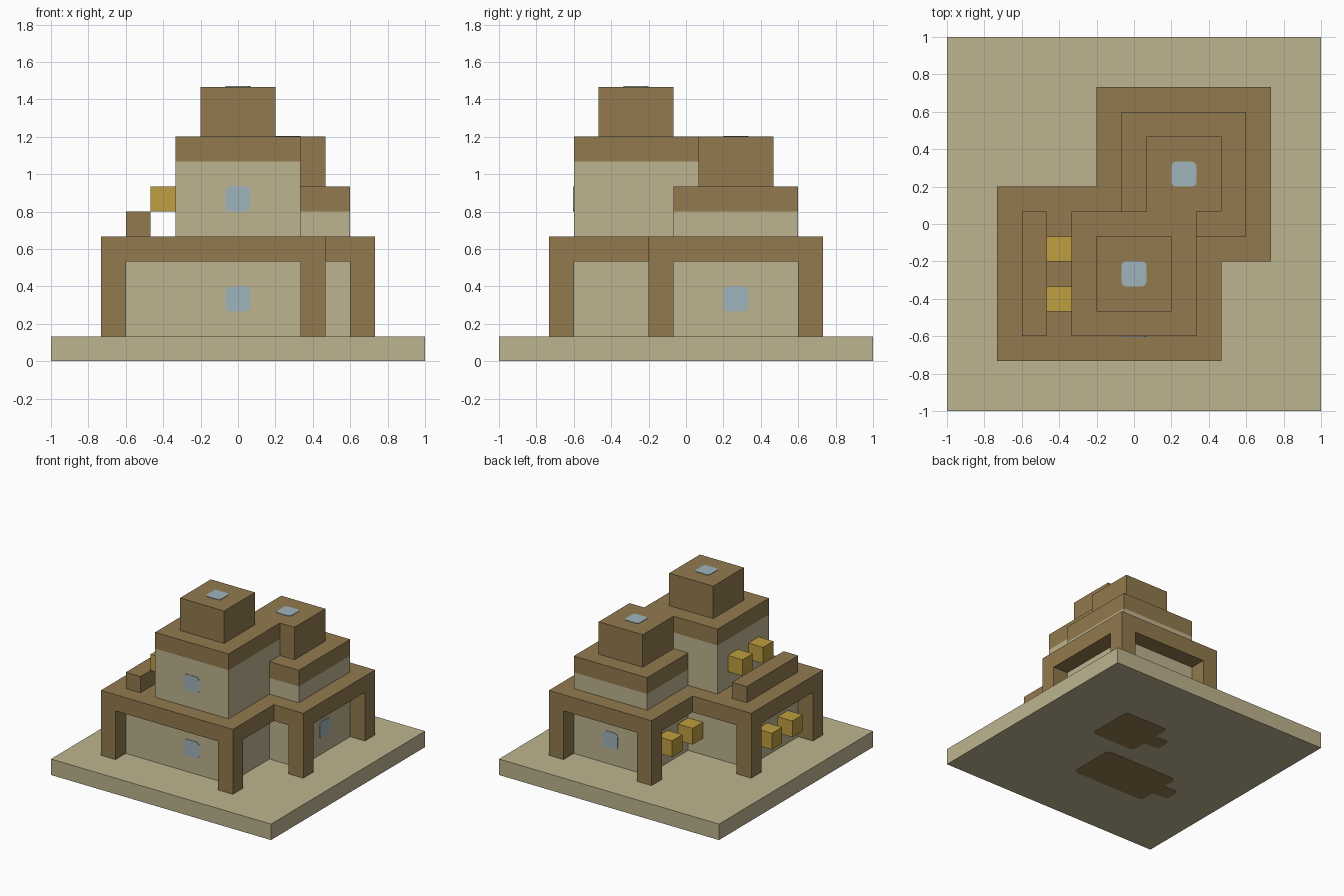
import bpy
import bmesh
from mathutils import Vector

U = 2 / 15          # one building block; all sizes below are in blocks
PLATE = 0.03        # thickness of painted plates, in blocks

cube = bpy.data.objects.get("Cube")
if cube:
    bpy.data.objects.remove(cube, do_unlink=True)


def material(name, rgb):
    mat = bpy.data.materials.new(name)
    mat.use_nodes = True
    mat.diffuse_color = (*rgb, 1)
    mat.node_tree.nodes["Principled BSDF"].inputs["Base Color"].default_value = (*rgb, 1)
    return mat


SAND = material("sand", (0.515, 0.456, 0.275))
BROWN = material("brown", (0.287, 0.195, 0.076))
GLASS = material("pale_blue", (0.352, 0.456, 0.503))
GOLD = material("gold", (0.515, 0.342, 0.051))


def prism(name, outline, z0, z1, mat, rounding=0.0):
    """Extrude a flat outline from z0 to z1, with optional rounded corners."""
    bm = bmesh.new()
    bm.faces.new([bm.verts.new((x * U, y * U, z0 * U)) for x, y in outline])
    if rounding:
        bmesh.ops.bevel(bm, geom=bm.verts[:], offset=rounding * U, segments=3,
                        profile=0.5, affect='VERTICES')
    top = bmesh.ops.extrude_face_region(bm, geom=bm.faces[:])["geom"]
    bmesh.ops.translate(bm, vec=(0, 0, (z1 - z0) * U),
                        verts=[g for g in top if isinstance(g, bmesh.types.BMVert)])
    bmesh.ops.recalc_face_normals(bm, faces=bm.faces[:])
    mesh = bpy.data.meshes.new(name)
    bm.to_mesh(mesh)
    bm.free()
    mesh.materials.append(mat)
    obj = bpy.data.objects.new(name, mesh)
    bpy.context.collection.objects.link(obj)
    return obj


def rect(x0, x1, y0, y1):
    return [(x0, y0), (x1, y0), (x1, y1), (x0, y1)]


def joined(low, high):
    """Outline of two rectangles that overlap diagonally."""
    ax0, ax1, ay0, ay1 = low
    bx0, bx1, by0, by1 = high
    return [(ax0, ay0), (ax1, ay0), (ax1, by0), (bx1, by0),
            (bx1, by1), (bx0, by1), (bx0, ay1), (ax0, ay1)]


def block(name, x, y, z0, z1, mat):
    return prism(name, rect(x - .5, x + .5, y - .5, y + .5), z0, z1, mat)


def window(name, centre, normal):
    obj = prism(name, rect(-.5, .5, -.5, .5), 0, PLATE, GLASS, 0.18)
    obj.location = Vector(centre) * U
    obj.rotation_euler = Vector(normal).to_track_quat('Z', 'Y').to_euler()


def tagged_room(name, room, tab):
    """Room plan with a one-block tab on its left edge, on the underside."""
    x0, x1, y0, y1 = room
    outline = [(x0, y0), (x1, y0), (x1, y1), (x0, y1),
               (x0, tab + .5), (x0 - 1, tab + .5), (x0 - 1, tab - .5), (x0, tab - .5)]
    prism(name, outline, 0, PLATE, BROWN, 0.2)


# Ground slab with two room plans on its underside
prism("ground_slab", rect(-7.5, 7.5, -7.5, 7.5), PLATE / 2, 1, SAND)
tagged_room("front_underside_mark", (-3.5, 1.5, -3.5, -.5), -2)
tagged_room("back_underside_mark", (.5, 3.5, .5, 3.5), 2)

# Ground floor: recessed walls, overhanging roof and corner pillars
prism("lower_walls", joined((-4.5, 2.5, -4.5, .5), (-.5, 4.5, -.5, 4.5)), 1, 4, SAND)
prism("lower_roof", joined((-5.5, 3.5, -5.5, 1.5), (-1.5, 5.5, -1.5, 5.5)), 4, 5, BROWN)
for x, y in [(-5, -5), (3, -5), (-5, 1), (5, -1), (5, 5), (-1, 5)]:
    block("pillar", x, y, 1, 4, BROWN)

# Front tower
front = rect(-2.5, 2.5, -4.5, .5)
prism("front_tower_walls", front, 5, 8, SAND)
prism("front_tower_roof", front, 8, 9, BROWN)
prism("front_tower_cap", rect(-1.5, 1.5, -3.5, -.5), 9, 11, BROWN)

# Back tower
back = rect(-.5, 4.5, -.5, 4.5)
prism("back_tower_walls", back, 5, 6, SAND)
prism("back_tower_roof", back, 6, 7, BROWN)
prism("back_tower_cap", rect(.5, 3.5, .5, 3.5), 7, 9, BROWN)

# Terrace parapet on the right side
prism("parapet", rect(-4.5, -3.5, -4.5, .5), 5, 6, BROWN)

# Gold blocks jutting from the right-hand walls, in pairs
for x, z, ys in [(-3, 6, (-3, -1)), (-5, 2, (-3, -1)), (-1, 2, (1, 3))]:
    for y in ys:
        block("gold_block", x, y, z, z + 1, GOLD)

# Windows and skylights
window("front_lower_window", (0, -4.5, 2.5), (0, -1, 0))
window("front_upper_window", (0, -4.5, 6.5), (0, -1, 0))
window("left_window", (4.5, 2, 2.5), (1, 0, 0))
window("back_window", (2, 4.5, 2.5), (0, 1, 0))
window("front_skylight", (0, -2, 11), (0, 0, 1))
window("back_skylight", (2, 2, 9), (0, 0, 1))
